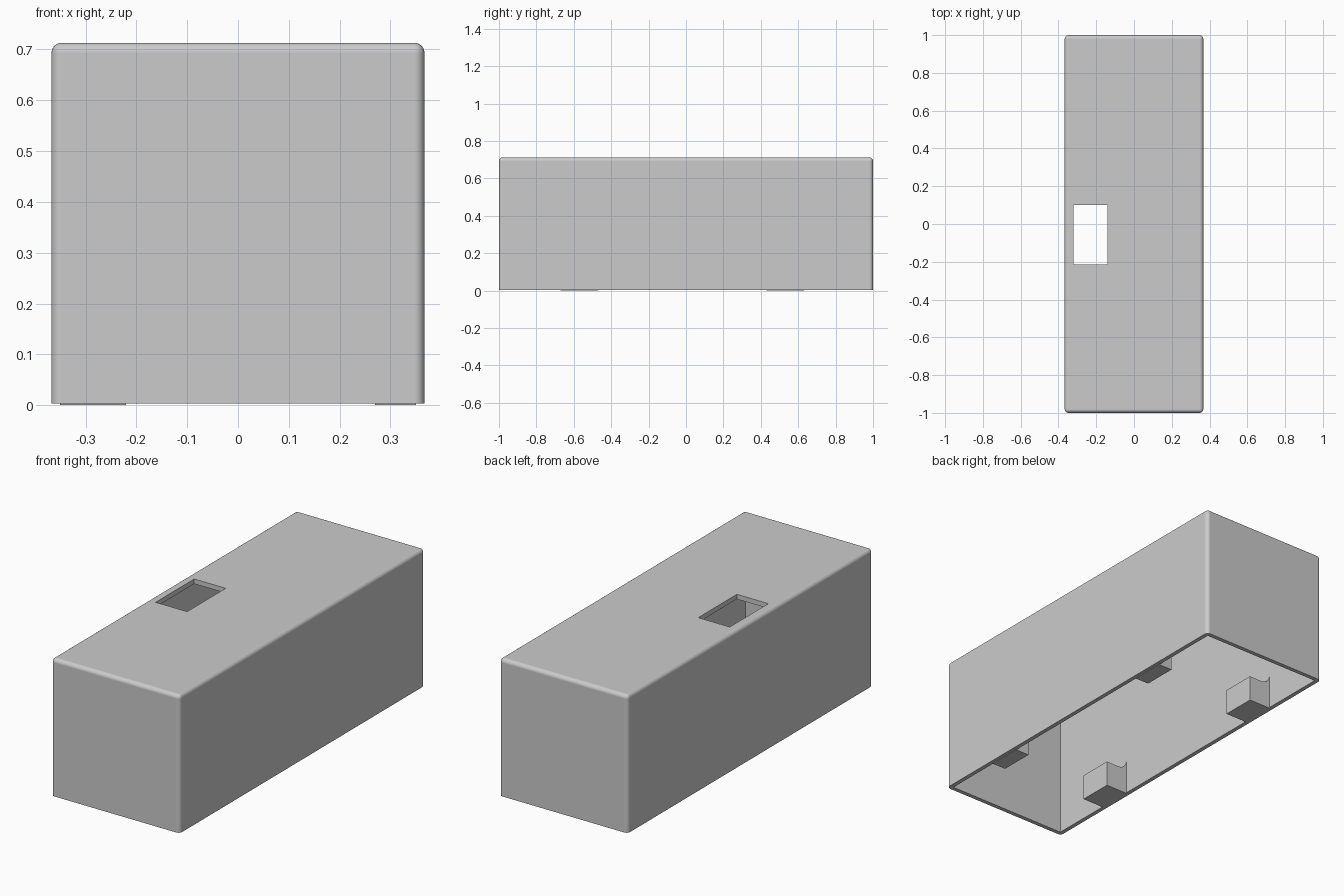
import bpy, bmesh, math
from mathutils import Vector

if "Cube" in bpy.data.objects:
    bpy.data.objects.remove(bpy.data.objects["Cube"], do_unlink=True)

HALF_X, HALF_Y, BASE, TOP = 0.367, 1.0, 0.003, 0.713
WALL, ROUND = 0.022, 0.02

grey = bpy.data.materials.new("plain grey")
grey.use_nodes = True
colour = (0.6, 0.6, 0.6, 1)
grey.diffuse_color = colour
grey.node_tree.nodes["Principled BSDF"].inputs["Base Color"].default_value = colour


def finish(name, bm):
    bmesh.ops.recalc_face_normals(bm, faces=bm.faces)
    mesh = bpy.data.meshes.new(name)
    bm.to_mesh(mesh)
    bm.free()
    mesh.materials.append(grey)
    obj = bpy.data.objects.new(name, mesh)
    bpy.context.scene.collection.objects.link(obj)
    return obj


def box(name, low, high, rounded=False):
    low, high = Vector(low), Vector(high)
    bm = bmesh.new()
    bmesh.ops.create_cube(bm, size=1)
    for v in bm.verts:
        v.co = (low + high) / 2 + v.co * (high - low)
    if rounded:
        # Round everything except the open bottom rim
        edges = [e for e in bm.edges if max(v.co.z for v in e.verts) > low.z + 0.01]
        bmesh.ops.bevel(bm, geom=edges, offset=ROUND, segments=6,
                        profile=0.5, affect='EDGES')
    return finish(name, bm)


def clip(name, side, tip, y0, y1):
    # Ledge profile with a concave fillet running up into the wall
    wall, height, fillet = HALF_X - WALL, 0.135, 0.05
    profile = [(wall + 0.005, 0), (tip, 0), (tip, height)]
    for i in range(9):
        a = math.pi / 2 * i / 8
        profile.append((wall - fillet + fillet * math.sin(a),
                        height + fillet - fillet * math.cos(a)))
    profile.append((wall + 0.005, height + fillet))
    bm = bmesh.new()
    face = bm.faces.new([bm.verts.new((side * x, y0, z)) for x, z in profile])
    new = bmesh.ops.extrude_face_region(bm, geom=[face])["geom"]
    for v in new:
        if isinstance(v, bmesh.types.BMVert):
            v.co.y = y1
    return finish(name, bm)


def smooth(obj):
    bpy.ops.object.select_all(action='DESELECT')
    obj.select_set(True)
    bpy.context.view_layer.objects.active = obj
    bpy.ops.object.shade_smooth_by_angle(angle=math.radians(30))


# Hollow cover, open below, with a rectangular slot through the top
cover = box("cover_shell", (-HALF_X, -HALF_Y, BASE), (HALF_X, HALF_Y, TOP), True)
cavity = box("cavity_cutter", (WALL - HALF_X, WALL - HALF_Y, -0.1),
             (HALF_X - WALL, HALF_Y - WALL, TOP - 0.025))
slot = box("slot_cutter", (-0.32, -0.215, 0.6), (-0.14, 0.1, 0.8))
for cutter in (cavity, slot):
    cutter.hide_render = True
    mod = cover.modifiers.new("cut", 'BOOLEAN')
    mod.operation, mod.solver, mod.object = 'DIFFERENCE', 'EXACT', cutter
bpy.context.view_layer.update()
cut = bpy.data.meshes.new_from_object(
    cover.evaluated_get(bpy.context.evaluated_depsgraph_get()))
cover.modifiers.clear()
cover.data = cut
for cutter in (cavity, slot):
    bpy.data.objects.remove(cutter, do_unlink=True)
smooth(cover)
cover.modifiers.new("even shading", 'WEIGHTED_NORMAL').keep_sharp = True

# Four ledges along the lower inside walls
for name, side, tip, y0, y1 in (
        ("right_back_clip", -1, 0.22, 0.45, 0.63),
        ("right_front_clip", -1, 0.22, -0.65, -0.47),
        ("left_back_clip", 1, 0.27, 0.43, 0.61),
        ("left_front_clip", 1, 0.27, -0.67, -0.49)):
    smooth(clip(name, side, tip, y0, y1))
